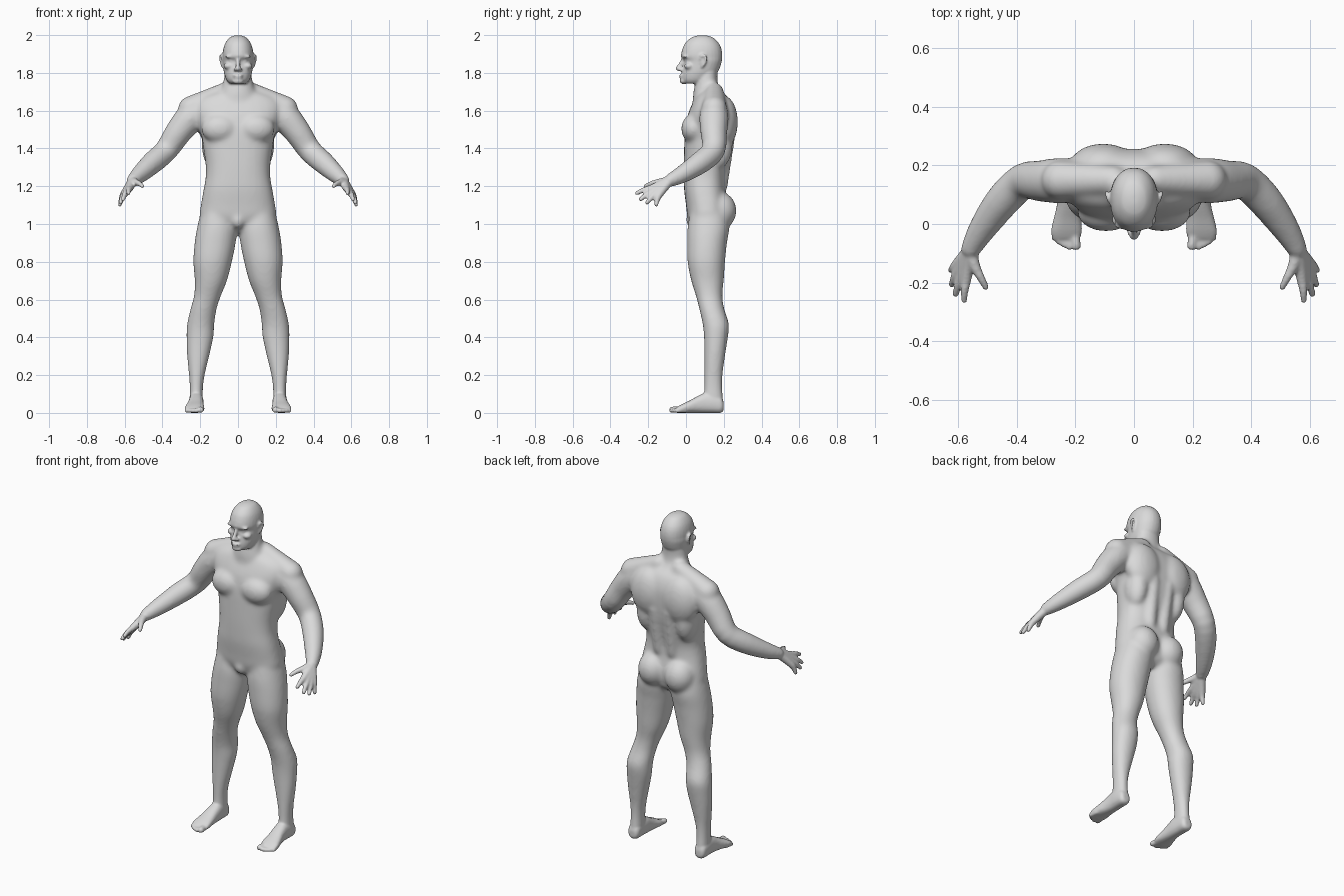
import bpy, bmesh, math
from mathutils import Vector

SIDES = (1, -1)


def spline(keys, n=3):
    """Catmull-Rom resampling of a list of number tuples."""
    out = []
    for i in range(len(keys) - 1):
        a, b, c, d = (keys[max(0, min(len(keys) - 1, j))] for j in range(i - 1, i + 3))
        for k in range(n):
            t = k / n
            out.append([0.5 * (2 * q + (r - p) * t + (2 * p - 5 * q + 4 * r - s) * t * t
                               + (3 * q - p - 3 * r + s) * t ** 3)
                        for p, q, r, s in zip(a, b, c, d)])
    return out + [list(keys[-1])]


def loft(bm, rings, p=2.0, n=28):
    """Skin superellipse rings given as (centre, half axis u, half axis v)."""
    loops = []
    for c, u, v in rings:
        loop = []
        for i in range(n):
            a = 2 * math.pi * i / n
            ca, sa = math.cos(a), math.sin(a)
            co = c + u * math.copysign(abs(ca) ** (2 / p), ca) + v * math.copysign(abs(sa) ** (2 / p), sa)
            loop.append(bm.verts.new(co))
        loops.append(loop)
    for a, b in zip(loops, loops[1:]):
        for i in range(n):
            bm.faces.new((a[i], a[(i + 1) % n], b[(i + 1) % n], b[i]))
    bm.faces.new(loops[0][::-1])
    bm.faces.new(loops[-1])


def stack(bm, keys, p, s=1):
    """Horizontal sections (z, x0, x1, y0, y1)."""
    loft(bm, [(Vector((s * (x0 + x1) / 2, (y0 + y1) / 2, z)),
               Vector(((x1 - x0) / 2, 0, 0)), Vector((0, (y1 - y0) / 2, 0)))
              for z, x0, x1, y0, y1 in spline(keys)], p)


def blob(bm, c, r, s=1, steps=12):
    """Ellipsoid with centre c and radii r."""
    rings = []
    for k in range(steps + 1):
        a = .06 + (math.pi - .12) * k / steps
        w = math.sin(a)
        rings.append((Vector((s * c[0], c[1], c[2] - r[2] * math.cos(a))),
                      Vector((r[0] * w, 0, 0)), Vector((0, r[1] * w, 0))))
    loft(bm, rings, n=20)


def tube(bm, keys, s=1):
    """Round limb through points (x, y, z, radius) with ball ends."""
    pts = [(Vector((s * x, y, z)), r) for x, y, z, r in spline(keys)]
    rings = []
    for i, (c, r) in enumerate(pts):
        t = (pts[min(i + 1, len(pts) - 1)][0] - pts[max(i - 1, 0)][0]).normalized()
        u = t.cross(Vector((1, 0.02, 0.03))).normalized()
        rings.append((c, u * r, t.cross(u) * r))
    loft(bm, rings, n=16)
    for c, r in (pts[0], pts[-1]):
        blob(bm, c, (r, r, r), steps=8)


def fuse(bm, name, voxel, steps, base=None):
    """Melt all overlapping volumes (and a base mesh) into one smooth skin."""
    bmesh.ops.recalc_face_normals(bm, faces=bm.faces[:])
    if base:
        bm.from_mesh(base)
    me = bpy.data.meshes.new(name)
    bm.to_mesh(me)
    bm.free()
    ob = bpy.data.objects.new(name, me)
    bpy.context.collection.objects.link(ob)
    rm = ob.modifiers.new("skin", 'REMESH')
    rm.mode = 'VOXEL'
    rm.voxel_size = voxel
    sm = ob.modifiers.new("soften", 'SMOOTH')
    sm.factor = 0.5
    sm.iterations = steps
    dg = bpy.context.evaluated_depsgraph_get()
    mesh = bpy.data.meshes.new_from_object(ob.evaluated_get(dg))
    ob.modifiers.clear()
    ob.data = mesh
    return ob


# ---- Large masses: torso, neck, arms, legs ----
core = bmesh.new()
torso = [(1.70, .12, .07, .19), (1.67, .20, .05, .222), (1.63, .235, .03, .243),
         (1.58, .235, .010, .255), (1.52, .215, -.002, .256), (1.46, .192, -.008, .252),
         (1.40, .184, -.010, .244), (1.32, .172, -.012, .226), (1.25, .171, -.012, .210),
         (1.18, .183, -.010, .210), (1.10, .197, .000, .222), (1.04, .202, .008, .222),
         (.99, .165, .03, .21), (.96, .09, .06, .18)]
stack(core, [(z, -w, w, f, b) for z, w, f, b in torso], 2.4)
neck = [(1.84, .066, .065, .172), (1.78, .074, .056, .166), (1.73, .083, .045, .173),
        (1.69, .10, .038, .195), (1.62, .13, .035, .215)]
stack(core, [(z, -w, w, f, b) for z, w, f, b in neck], 2.1)
blob(core, (0, .035, 1.02), (.036, .036, .045))
leg = [(1.06, .02, .198, .02, .22), (.98, .004, .217, .008, .23), (.90, .012, .230, .006, .217),
       (.80, .032, .237, .008, .207), (.70, .058, .229, .027, .200), (.62, .090, .233, .052, .193),
       (.55, .113, .252, .070, .203), (.47, .125, .270, .088, .228), (.40, .130, .273, .095, .222),
       (.30, .152, .270, .097, .207), (.20, .176, .260, .097, .194), (.13, .185, .256, .096, .193),
       (.07, .185, .257, .092, .199), (.02, .190, .254, .11, .202)]
arm = [(.20, .15, 1.60, .072), (.255, .148, 1.56, .079), (.32, .147, 1.48, .071),
       (.38, .145, 1.39, .063), (.452, .075, 1.325, .060), (.52, -.02, 1.263, .048),
       (.557, -.085, 1.230, .036)]
for s in SIDES:
    stack(core, leg, 2.1, s)
    tube(core, arm, s)
    tube(core, [(.07, .15, 1.70, .05), (.25, .15, 1.61, .068)], s)           # trapezius
    tube(core, [(.045, .185, 1.20, .036), (.05, .225, 1.46, .036)], s)       # spinal muscle
    blob(core, (.095, .04, 1.505), (.10, .066, .078), s)                     # chest
    blob(core, (.105, .20, 1.54), (.115, .075, .14), s)                      # shoulder blade
    blob(core, (.13, .17, 1.42), (.062, .078, .13), s)                       # side of back
    blob(core, (.088, .178, 1.07), (.09, .09, .10), s)                       # buttock
    blob(core, (.178, .095, .565), (.036, .028, .042), s)                    # kneecap
rough = fuse(core, "rough_body", .010, 12)
rough_mesh = rough.data
bpy.data.objects.remove(rough)

# ---- Fine parts, later joined with the body ----
fine = bmesh.new()

# Head
head = [(1.999, .014, .068, .105), (1.988, .043, .03, .142), (1.96, .066, -.003, .172),
        (1.93, .077, -.018, .187), (1.90, .081, -.026, .192), (1.884, .081, -.026, .192),
        (1.864, .081, -.010, .190), (1.84, .079, -.014, .184), (1.81, .076, -.019, .172),
        (1.785, .070, -.022, .15), (1.76, .060, -.020, .13), (1.743, .044, -.008, .10)]
stack(fine, [(z, -w, w, f, b) for z, w, f, b in head], 2.15)
tube(fine, [(0, -.014, 1.874, .010), (0, -.029, 1.845, .011), (0, -.041, 1.824, .0145)])  # nose
blob(fine, (0, -.023, 1.787), (.027, .0145, .0065))                          # upper lip
blob(fine, (0, -.021, 1.774), (.023, .014, .0075))                           # lower lip
blob(fine, (0, -.012, 1.756), (.030, .021, .016))                            # chin
ear = [(.083, .076, 1.874), (.090, .085, 1.893), (.094, .102, 1.889),
       (.093, .107, 1.868), (.088, .096, 1.846), (.083, .085, 1.833)]

# Digits: (joint, joint, tip) points from the wrist outward
digits = [[(.545, -.14, 1.222), (.523, -.183, 1.214), (.506, -.216, 1.200)],
          [(.572, -.182, 1.190), (.578, -.225, 1.180), (.580, -.260, 1.163)],
          [(.588, -.176, 1.172), (.601, -.212, 1.153), (.609, -.240, 1.130)],
          [(.600, -.162, 1.160), (.614, -.186, 1.137), (.622, -.207, 1.113)],
          [(.607, -.142, 1.154), (.618, -.152, 1.127), (.626, -.158, 1.102)]]
foot = [(.200, .222, .020, .015, .055), (.185, .222, .034, 0, .085), (.14, .222, .038, 0, .105),
        (.10, .221, .039, 0, .106), (.06, .223, .041, 0, .088), (.02, .227, .047, 0, .066),
        (-.02, .230, .053, 0, .047), (-.043, .231, .050, 0, .034), (-.053, .231, .044, .004, .027)]
toes = [(.197, -.074, .0165), (.221, -.078, .012), (.239, -.070, .0115),
        (.256, -.060, .0115), (.271, -.047, .0115)]
for s in SIDES:
    blob(fine, (.035, -.003, 1.886), (.034, .017, .009), s)                  # brow
    blob(fine, (.034, .010, 1.863), (.017, .016, .012), s)                   # eye
    blob(fine, (.050, .016, 1.836), (.026, .026, .018), s)                   # cheekbone
    blob(fine, (.014, -.028, 1.818), (.010, .014, .009), s)                  # nostril
    blob(fine, (.081, .090, 1.862), (.007, .015, .028), s)                   # inner ear
    tube(fine, [(*p, .006) for p in ear], s)                                 # ear rim
    for joints in digits:
        tube(fine, [(*p, r) for p, r in
                    zip([(.558, -.088, 1.228)] + joints, (.025, .019, .0140, .0110))], s)
    loft(fine, [(Vector((s * x, y, (z0 + z1) / 2)), Vector((w, 0, 0)), Vector((0, 0, (z1 - z0) / 2)))
                for y, x, w, z0, z1 in spline(foot)], 2.4)
    for x, y, r in toes:
        tube(fine, [(x * .8 + .046, y + .045, r * 1.1, r), (x, y, r, r)], s)

body = fuse(fine, "human_figure", .0065, 4, rough_mesh)
bpy.data.meshes.remove(rough_mesh)
body.data.shade_smooth()

# Single plain colour
grey = bpy.data.materials.new("light_grey")
grey.diffuse_color = (.7, .7, .7, 1)
body.data.materials.clear()
body.data.materials.append(grey)
